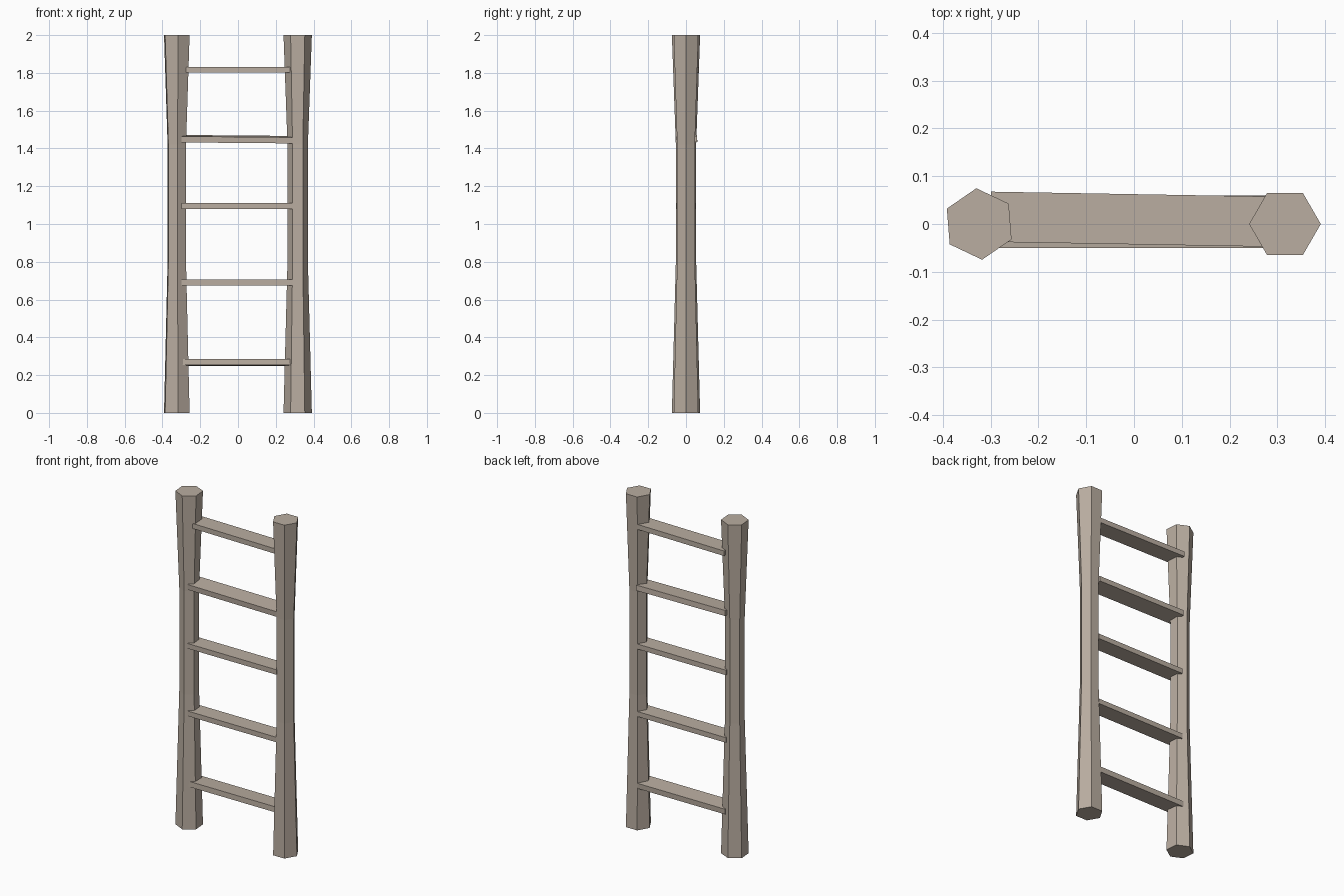
import bpy, bmesh, math
from mathutils import Matrix

if "Cube" in bpy.data.objects:
    bpy.data.objects.remove(bpy.data.objects["Cube"])

wood = bpy.data.materials.new("weathered wood")
wood.diffuse_color = (0.49, 0.42, 0.355, 1)
wood.use_nodes = True
wood.node_tree.nodes["Principled BSDF"].inputs["Base Color"].default_value = wood.diffuse_color


def finish(name, bm):
    bmesh.ops.recalc_face_normals(bm, faces=bm.faces)
    me = bpy.data.meshes.new(name)
    bm.to_mesh(me)
    bm.free()
    me.materials.append(wood)
    ob = bpy.data.objects.new(name, me)
    bpy.context.collection.objects.link(ob)


# Hexagonal post, flared at both ends
def post(name, x, turn):
    bm = bmesh.new()
    rings = []
    for z, r in ((0, 0.075), (0.8, 0.054), (1.42, 0.054), (2, 0.075)):
        rings.append([bm.verts.new((x + r * math.cos(turn + i * math.pi / 3),
                                    r * math.sin(turn + i * math.pi / 3), z))
                      for i in range(6)])
    for a, b in zip(rings, rings[1:]):
        for i in range(6):
            j = (i + 1) % 6
            bm.faces.new((a[i], a[j], b[j], b[i]))
    bm.faces.new(rings[0])
    bm.faces.new(rings[-1])
    finish(name, bm)


post("right_post", 0.316, 0)
post("left_post", -0.324, math.radians(34.6))

# Flat rungs: height, middle y, depth, thickness, roll, yaw, tilt (degrees)
rungs = [
    (0.266, 0.004, 0.107, 0.032, -3, 0, 0),
    (0.690, 0.000, 0.100, 0.030, 0, 0, 0),
    (1.095, 0.000, 0.100, 0.030, 0, 0, 0),
    (1.449, 0.005, 0.108, 0.032, 4, 0, 0.5),
    (1.817, 0.010, 0.105, 0.030, 0, -1, 0),
]
for n, (z, y, depth, thick, roll, yaw, tilt) in enumerate(rungs, 1):
    bm = bmesh.new()
    m = (Matrix.Translation((-0.005, y, z))
         @ Matrix.Rotation(math.radians(yaw), 4, 'Z')
         @ Matrix.Rotation(math.radians(tilt), 4, 'Y')
         @ Matrix.Rotation(math.radians(roll), 4, 'X')
         @ Matrix.Diagonal((0.59, depth, thick, 1)))
    bmesh.ops.create_cube(bm, size=1, matrix=m)
    finish(f"rung_{n}", bm)
